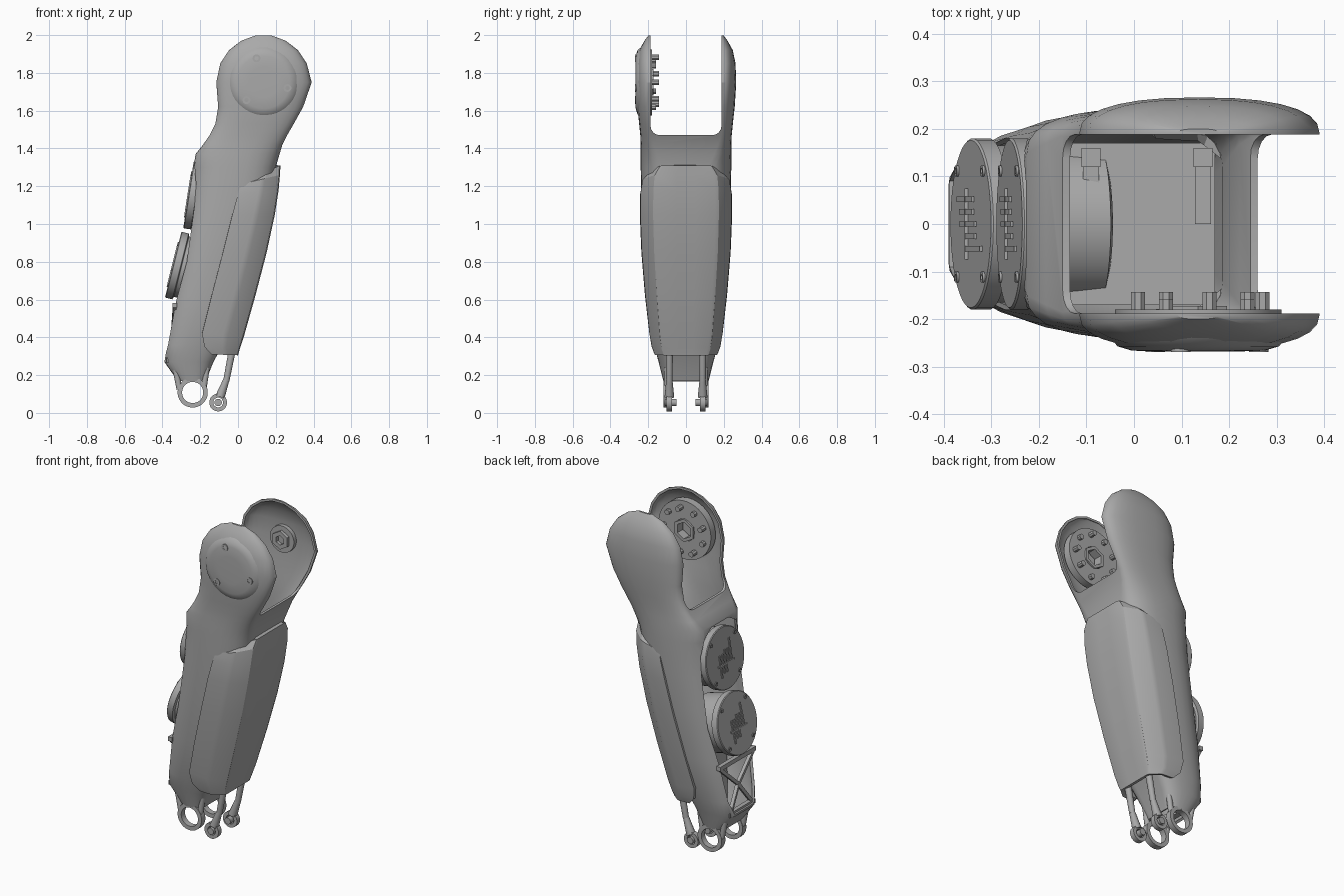
import bpy, bmesh
from math import sin, cos, pi, radians
from mathutils import Vector

cube = bpy.data.objects.get("Cube")
if cube:
    bpy.data.objects.remove(cube, do_unlink=True)

grey = bpy.data.materials.new("matte grey")
grey.use_nodes = True
tone = (0.4, 0.4, 0.4, 1)
grey.diffuse_color = tone
bsdf = grey.node_tree.nodes["Principled BSDF"]
bsdf.inputs["Base Color"].default_value = tone
bsdf.inputs["Roughness"].default_value = 0.6


def shade(ob, angle=32):
    bpy.ops.object.select_all(action='DESELECT')
    ob.select_set(True)
    bpy.context.view_layer.objects.active = ob
    bpy.ops.object.shade_smooth_by_angle(angle=radians(angle))


def loft(name, rings, wrap=True, caps=(True, True), loop=False):
    """Skin a list of equal point rings."""
    bm = bmesh.new()
    rows = [[bm.verts.new(p) for p in ring] for ring in rings]
    n = len(rows[0])
    pairs = list(zip(rows, rows[1:])) + ([(rows[-1], rows[0])] if loop else [])
    for a, b in pairs:
        for i in range(n if wrap else n - 1):
            j = (i + 1) % n
            bm.faces.new((a[i], a[j], b[j], b[i]))
    if not loop:
        if caps[0]:
            bm.faces.new(rows[0])
        if caps[1]:
            bm.faces.new(rows[-1])
    bmesh.ops.recalc_face_normals(bm, faces=bm.faces)
    mesh = bpy.data.meshes.new(name)
    bm.to_mesh(mesh)
    bm.free()
    ob = bpy.data.objects.new(name, mesh)
    mesh.materials.append(grey)
    bpy.context.collection.objects.link(ob)
    shade(ob)
    return ob


def lathe(name, origin, axis, profile, n=32, loop=False):
    """Turn (radius, height) points about an axis."""
    q = Vector(axis).to_track_quat('Z', 'Y')
    o = Vector(origin)
    turn = [2 * pi * (i + 0.5) / n for i in range(n)]
    return loft(name, [[o + q @ Vector((r * cos(a), r * sin(a), h)) for a in turn]
                       for r, h in profile], loop=loop)


def rod(name, p, q, r, r2=None, n=12):
    d = Vector(q) - Vector(p)
    return lathe(name, p, d, [(r, 0), (r2 or r, d.length)], n)


def ring(name, origin, axis, outer, inner, depth, n=32):
    return lathe(name, origin, axis, [(outer, 0), (outer, depth), (inner, depth), (inner, 0)], n, True)


def apply_all(ob):
    bpy.context.view_layer.objects.active = ob
    for m in list(ob.modifiers):
        bpy.ops.object.modifier_apply(modifier=m.name)


def thicken(ob, t):
    m = ob.modifiers.new("wall", 'SOLIDIFY')
    m.thickness, m.offset = t, -1
    apply_all(ob)


def cut(ob, cutter):
    cutter.hide_render = True
    m = ob.modifiers.new("cut", 'BOOLEAN')
    m.operation, m.object, m.solver, m.use_self = 'DIFFERENCE', cutter, 'EXACT', True
    apply_all(ob)
    bpy.data.objects.remove(cutter, do_unlink=True)


# Leg shell: height, back x, front x, half width, half width of the flat edge
stations = [
    (0.17, -0.32, -0.17, 0.12, 0.06), (0.27, -0.39, -0.13, 0.145, 0.08),
    (0.36, -0.38, -0.08, 0.17, 0.09), (0.6, -0.345, 0.06, 0.205, 0.1),
    (0.9, -0.29, 0.13, 0.228, 0.1), (1.1, -0.26, 0.175, 0.235, 0.1),
    (1.3, -0.235, 0.2, 0.24, 0.12), (1.37, -0.225, 0.22, 0.24, 0.15),
    (1.42, -0.185, 0.235, 0.24, 0.17), (1.47, -0.15, 0.26, 0.242, 0.185),
    (1.53, -0.12, 0.295, 0.248, 0.19), (1.62, -0.105, 0.345, 0.258, 0.19),
    (1.75, -0.115, 0.39, 0.266, 0.19), (1.85, -0.094, 0.364, 0.262, 0.19),
    (1.92, -0.048, 0.318, 0.248, 0.19), (1.97, 0.017, 0.253, 0.22, 0.19),
    (1.997, 0.09, 0.18, 0.2, 0.19)]


def section(z, x0, x1, w, base, n=2.4, steps=14):
    half = []
    for i in range(steps + 1):
        c, s = cos(pi * i / steps), max(sin(pi * i / steps), 0)
        x = (x0 + x1) / 2 + (x1 - x0) / 2 * (1 if c > 0 else -1) * abs(c) ** (2 / n)
        half.append((x, base + (w - base) * s ** (2 / n), z))
    return half + [(x, -y, z) for x, y, z in reversed(half)]


shell = loft("leg_shell", [section(*s) for s in stations], caps=(False, True))
thicken(shell, 0.014)

# Fork slot between the two cheeks, with rounded lower corners
corner = [(0.188 - 0.05 * (1 - cos(a)), 1.52 - 0.05 * sin(a))
          for a in (0, pi / 8, pi / 4, pi * 3 / 8, pi / 2)]
right = [(0.188, 2.2)] + corner
slot = right + [(-y, z) for y, z in reversed(right)]
cut(shell, loft("slot_cutter", [[(x, y, z) for y, z in slot] for x in (-0.8, 0.8)]))

# Open back that shows the drives and the truss
side = [(0.09, 0.28), (0.125, 0.36), (0.155, 0.6), (0.18, 0.8), (0.18, 1.22), (0.15, 1.32), (0.08, 1.36)]
window = side + [(-y, z) for y, z in reversed(side)]
cut(shell, loft("window_cutter", [[(x, y, z) for y, z in window] for x in (-0.8, -0.19)]))
shade(shell)

# Shin guard: back z, front z, back x, front x, half width
guard_rows = [
    (0.31, 0.305, -0.14, 0.0, 0.165), (0.35, 0.34, -0.178, 0.01, 0.18),
    (0.42, 0.4, -0.19, 0.03, 0.192), (0.62, 0.62, -0.14, 0.092, 0.215),
    (0.85, 0.85, -0.08, 0.152, 0.234), (1.05, 1.05, -0.03, 0.195, 0.242),
    (1.16, 1.18, 0.0, 0.215, 0.24), (1.21, 1.26, 0.015, 0.222, 0.23),
    (1.235, 1.31, 0.04, 0.225, 0.19)]
rings = []
for zb, zf, xb, xf, w in guard_rows:
    half = [(xb + (xf - xb) * f, w * g, zb + (zf - zb) * f)
            for f, g in ((0, 1.01), (0.5, 1), (0.62, 0.97), (0.97, 0.72), (1, 0.64), (1, 0.2))]
    rings.append(half + [(x, -y, z) for x, y, z in reversed(half)])
guard = loft("shin_guard", rings, wrap=False, caps=(False, False))
# Make the wall grow towards the leg
if sum(p.normal.x * p.area for p in guard.data.polygons) < 0:
    guard.data.flip_normals()
thicken(guard, 0.025)
shade(guard, 25)

# Two drives stacked in the open back
for label, c, lean in (("lower", Vector((-0.343, 0, 0.785)), 0.25),
                       ("upper", Vector((-0.262, 0, 1.155)), 0.157)):
    out = Vector((-1, 0, lean)).normalized()
    up = Vector((lean, 0, 1)).normalized()
    across = Vector((0, 1, 0))
    lathe(label + "_drive", c, out, [(0.13, -0.2), (0.165, -0.19), (0.165, -0.045), (0.18, -0.04),
                                     (0.18, -0.004), (0.176, 0)], 40)
    for k in range(4):
        a = pi / 4 + k * pi / 2
        p = c + up * 0.158 * sin(a) + across * 0.158 * cos(a)
        ring(label + "_drive_screw", p - out * 0.002, out, 0.012, 0.006, 0.007, 12)
    # Cooling ribs
    for k, (low, high) in enumerate(((-0.03, 0.1), (-0.03, 0.05), (-0.08, 0.05), (-0.08, 0.03), (-0.1, 0.03))):
        y = across * (k - 2) * 0.026
        rod(label + "_drive_rib", c + y + up * low, c + y + up * high, 0.008, n=4)
    rod(label + "_drive_bar", c - across * 0.075 - up * 0.03, c + across * 0.075 - up * 0.03, 0.008, n=4)

# Lower truss
hub = (-0.345, 0, 0.42)
for s in (-1, 1):
    rod("truss_brace", hub, (-0.335, s * 0.155, 0.56), 0.014, n=4)
    rod("truss_brace", hub, (-0.365, s * 0.1, 0.285), 0.014, n=4)
rod("truss_rail", (-0.335, -0.17, 0.57), (-0.335, 0.17, 0.57), 0.018, n=4)
rod("truss_rail", (-0.365, -0.12, 0.28), (-0.365, 0.12, 0.28), 0.018, n=4)
rod("ankle_crossbar", (-0.26, -0.11, 0.185), (-0.26, 0.11, 0.185), 0.025, n=4)
loft("truss_back_plate", [[(x, -w, z), (x, w, z), (x + 0.012, w, z), (x + 0.012, -w, z)]
                          for x, w, z in ((-0.2, 0.115, 0.2), (-0.15, 0.17, 0.6))])

# Ankle rings and push rods on both sides
Y = (0, 1, 0)
for s in (-1, 1):
    y = s * 0.1
    ring("ankle_ring", (-0.24, y - 0.018, 0.108), Y, 0.08, 0.056, 0.036)
    rod("ankle_lug", (-0.31, y, 0.125), (-0.335, y, 0.25), 0.016)
    rod("ankle_lug", (-0.18, y, 0.14), (-0.165, y, 0.24), 0.016)
    y = s * 0.088
    rod("push_rod", (-0.025, y, 0.36), (-0.062, y, 0.17), 0.02, 0.017)
    rod("push_rod_neck", (-0.062, y, 0.175), (-0.095, y, 0.085), 0.017, 0.026)
    ring("push_rod_eye", (-0.105, y - 0.015, 0.055), Y, 0.047, 0.026, 0.03, 24)
    rod("push_rod_pin", (-0.105, s * 0.05, 0.055), (-0.105, s * 0.112, 0.055), 0.02)

# Round cover with three screws on the front cheek
X, Z = 0.135, 1.75
lathe("hip_cover", (X, 0, Z), (0, -1, 0), [(0.187, 0.238), (0.17, 0.257), (0.14, 0.266), (0.08, 0.268)], 40)
for x, z in ((0.098, 1.877), (0.262, 1.72), (0.045, 1.656)):
    ring("cover_screw", (x, -0.258, z), (0, -1, 0), 0.021, 0.011, 0.011, 16)

# Output hub inside the front cheek, and the nut facing it
ring("hip_hub", (X, -0.225, Z), Y, 0.175, 0.065, 0.045, 40)
ring("hub_hex_socket", (X, -0.225, Z), Y, 0.07, 0.05, 0.053, 6)
for k in range(9):
    a = 2 * pi * k / 9
    x, z = X + 0.135 * cos(a), Z + 0.135 * sin(a)
    rod("hub_bolt", (x, -0.19, z), (x, -0.143 - 0.015 * (k % 2), z), 0.016, n=8)
ring("cheek_nut", (X, 0.205, Z), Y, 0.055, 0.028, 0.05, 6)
lathe("cheek_washer", (X, 0.225, Z), Y, [(0.08, 0), (0.08, 0.03)], 24)

# Floor and posts inside the shell
loft("inner_floor", [[(-0.2, -0.17, z), (0.17, -0.17, z), (0.17, 0.17, z), (-0.2, 0.17, z)] for z in (1.2, 1.22)])
for x in (-0.09, 0.145):
    rod("inner_post", (x, 0, 1.25), (x, 0.15, 1.25), 0.024, n=4)
    rod("inner_post_foot", (x, 0.14, 1.21), (x, 0.14, 1.29), 0.028, n=4)
